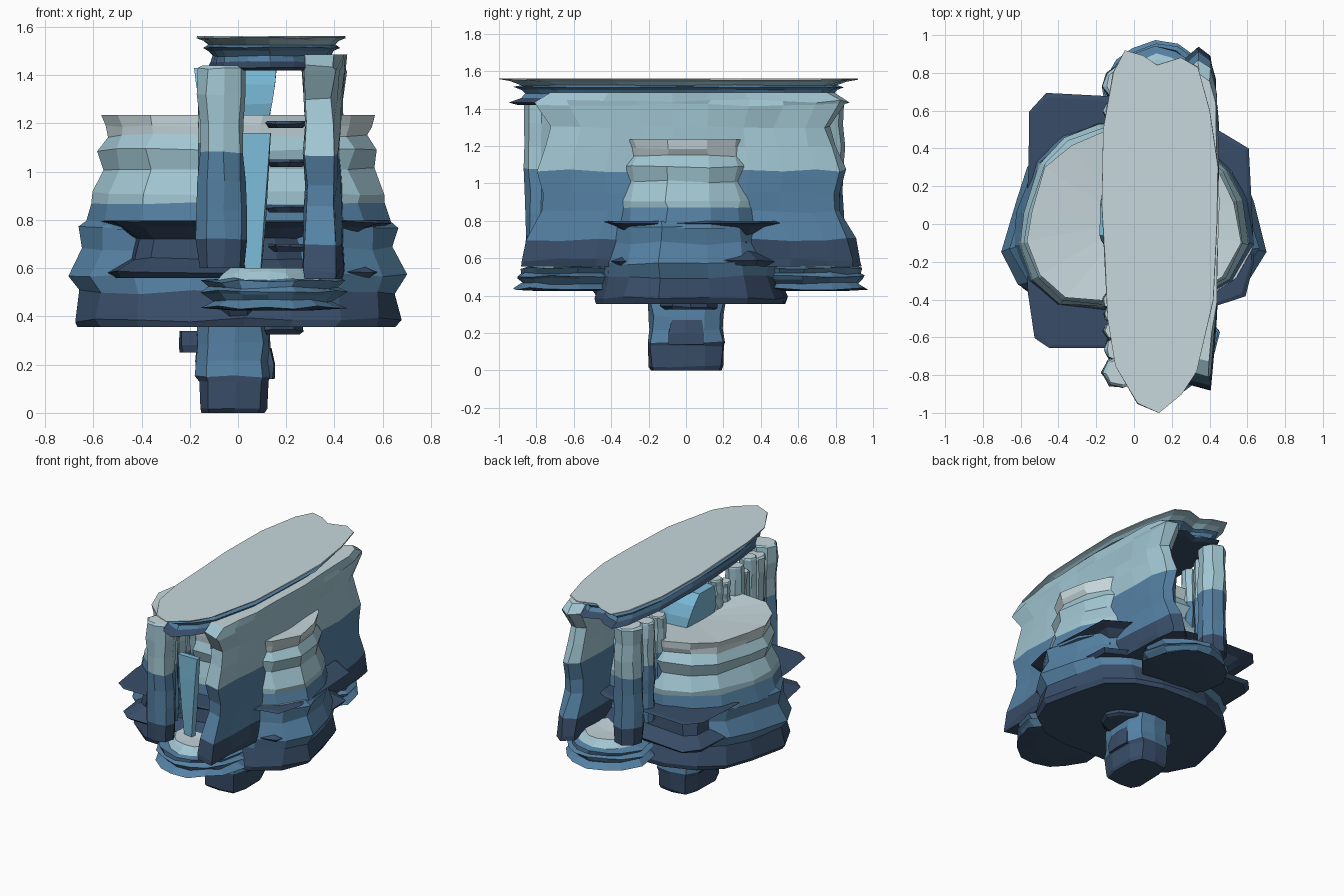
import bpy, bmesh, math, random

random.seed(7)


def material(name, rgb):
    m = bpy.data.materials.new(name)
    m.diffuse_color = (*rgb, 1)
    return m


NAVY = material("navy_rock", (0.04, 0.075, 0.14))
STEEL = material("steel_rock", (0.09, 0.22, 0.37))
LIGHT = material("light_rock", (0.36, 0.57, 0.65))
PALE = material("pale_rock", (0.58, 0.69, 0.72))
WATER = material("water", (0.2, 0.5, 0.7))
ROCK = [NAVY, STEEL, LIGHT, PALE]


def ellipse(rx, ry, n, wobble=0.0, phase=0.0):
    pts = []
    for i in range(n):
        a = 2 * math.pi * i / n + phase
        k = 1 + random.uniform(-wobble, wobble)
        pts.append((rx * k * math.cos(a), ry * k * math.sin(a)))
    return pts


def loft(name, outline, centre, layers, cuts, jitter=0.008, top_z=0.0, pale_top=True, mats=ROCK):
    """Stack scaled copies of a plan outline; layers are (z, x scale, y scale).
    cuts are heights where the colour changes to the next one."""
    bm = bmesh.new()
    rings = []
    for i, (z, sx, sy) in enumerate(layers):
        jz = 0 if i in (0, len(layers) - 1) else jitter
        rings.append([bm.verts.new((centre[0] + x * sx + random.uniform(-jitter, jitter),
                                    centre[1] + y * sy + random.uniform(-jitter, jitter),
                                    z + random.uniform(-jz, jz))) for x, y in outline])
    n = len(outline)
    for k, (a, b) in enumerate(zip(rings, rings[1:])):
        mid = (layers[k][0] + layers[k + 1][0]) / 2
        for i in range(n):
            j = (i + 1) % n
            f = bm.faces.new((a[i], a[j], b[j], b[i]))
            f.material_index = min(sum(mid > c for c in cuts), len(mats) - 1)
    # caps are fans around a centre point
    for ring, dz, top in ((rings[0], 0, False), (rings[-1], top_z, True)):
        c = [sum(v.co[q] for v in ring) / n for q in range(3)]
        cv = bm.verts.new((c[0], c[1], c[2] + dz))
        for i in range(n):
            f = bm.faces.new((ring[i], ring[(i + 1) % n], cv))
            if top:
                f.material_index = len(mats) - 1 if pale_top else min(len(cuts), len(mats) - 1)
    bmesh.ops.recalc_face_normals(bm, faces=bm.faces)
    me = bpy.data.meshes.new(name)
    bm.to_mesh(me)
    bm.free()
    for m in mats:
        me.materials.append(m)
    ob = bpy.data.objects.new(name, me)
    bpy.context.collection.objects.link(ob)
    return ob


# Supporting stem with small outcrops under the island
stem = [(-0.15, -0.12), (-0.11, -0.19), (0.0, -0.2), (0.11, -0.18), (0.14, -0.08), (0.14, 0.1),
        (0.1, 0.19), (0.0, 0.2), (-0.11, 0.19), (-0.15, 0.1)]
loft("stem", stem, (-0.015, 0), [(0, .9, .93), (.02, .95, 1), (.13, 1, 1.04), (.15, 1.1, 1.04),
     (.22, 1.05, .96), (.29, 1.04, .98), (.37, 1, 1.04)], [.14], .006)
block = [(-.06, -.1), (.06, -.1), (.07, 0), (.06, .1), (-.06, .1), (-.07, 0)]
loft("stem_outcrop_left", block, (-.18, 0), [(.25, .9, .9), (.28, 1, 1), (.34, .9, 1)], [.4], .006)
loft("stem_outcrop_right", block, (.1, 0), [(.14, .7, .9), (.2, .75, 1), (.27, .6, .8)], [.4], .006)
loft("underside_plate", ellipse(.2, .16, 10), (.07, .02), [(.325, .9, .9), (.34, 1, 1), (.38, 1, 1)], [.5], .008)

# Main rock island: broad base narrowing to the plateau
base = [(.69, -.15), (.63, .12), (.56, .33), (.4, .47), (.2, .53), (-.02, .54), (-.2, .53), (-.42, .45),
        (-.56, .33), (-.63, .12), (-.69, -.15), (-.6, -.34), (-.43, -.46), (-.2, -.48), (.02, -.48),
        (.22, -.48), (.43, -.45), (.6, -.33)]
loft("island_base", base, (0, 0), [(.355, .95, .99), (.385, .98, 1), (.5, .95, .93), (.57, 1.01, .93),
     (.68, .93, .88), (.77, .95, .88), (.8, .91, .86)], [.52], .01)
plateau = [(.57, -.1), (.54, .12), (.46, .27), (.3, .42), (.1, .49), (-.17, .5), (-.34, .43), (-.47, .31),
           (-.55, .06), (-.57, -.1), (-.5, -.28), (-.37, -.4), (-.15, -.42), (.1, -.41), (.3, -.38), (.47, -.28)]
loft("plateau", plateau, (0, 0), [(.76, 1.12, 1.08), (.87, 1.07, 1.05), (.91, 1.06, 1.05), (1.01, .98, .97),
     (1.09, 1.02, 1.01), (1.15, .95, .95), (1.19, .97, .96), (1.235, .99, .98)], [.88, 1.12], .008,
     top_z=-.04, mats=[STEEL, LIGHT, PALE])

# Sharp dark ledge around the island
ledge = [(.62, .12), (.61, .4), (.47, .48), (.2, .62), (-.1, .67), (-.46, .69), (-.55, .6), (-.56, .3),
         (-.57, 0), (-.56, -.36), (-.53, -.6), (-.45, -.66), (-.15, -.66), (.2, -.6), (.44, -.43), (.59, -.38), (.64, -.2)]
loft("ledge", ledge, (0, 0), [(.56, .92, .93), (.585, .96, .97), (.64, .8, .82), (.72, .78, .8), (.77, .88, .9),
     (.79, 1, 1), (.798, .97, .97)], [], .006, pale_top=False)

# Layered, irregular basins at the front and back ends
basin = [(.31, -.05), (.27, .12), (.19, .22), (.1, .29), (-.02, .31), (-.14, .26), (-.22, .2), (-.3, .06),
         (-.27, -.12), (-.15, -.24), (0, -.27), (.2, -.2)]
for name, cx, cy, side in (("front_basin", .14, -.62, -1), ("back_basin", .13, .67, 1)):
    loft(name, [(x, y * side) for x, y in basin], (cx, cy),
         [(.425, .55, .6), (.437, 1, 1), (.465, .82, .82), (.49, .94, .9), (.505, 1, .93), (.52, .88, .85),
          (.545, .97, .86), (.555, .74, .74), (.58, .66, .64), (.6, .58, .56)], [.45, .56], .007, top_z=-.01)
loft("basin_foot_front", ellipse(.14, .2, 10), (.0, -.32), [(.39, .8, .8), (.45, 1, 1)], [2], .005)

# Long right-hand cliff wall, an extended plan outline pinched in at mid height
outer = [(.05, -.89), (.065, -.7), (.085, -.5), (.09, -.3), (.095, -.1), (.095, .12), (.095, .35), (.09, .55),
         (.08, .75), (.055, .88)]
inner = [(-.01, .92), (-.08, .86), (-.085, .6), (-.075, .3), (-.085, 0), (-.075, -.3), (-.085, -.6), (-.08, -.86)]
loft("cliff_wall", outer + inner, (.35, .015), [(.555, .96, 1), (.59, 1.02, 1), (.7, 1, .97), (.85, .9, .88),
     (.95, .89, .88), (1.07, .86, .91), (1.2, .84, .86), (1.3, .86, .83), (1.42, .98, .91), (1.44, 1, .92),
     (1.485, 1, .84)], [.7, 1.1], .009)

# Row of columns on the left: x, y, radius, bottom, top
columns = [(-.065, -.78, .097, .6, 1.44), (-.09, -.66, .07, .68, 1.4), (-.1, -.56, .06, .7, 1.43),
           (-.11, -.48, .05, .75, 1.36), (-.11, -.4, .06, .8, 1.43), (-.1, -.28, .05, 1.1, 1.36),
           (-.11, -.18, .05, 1.1, 1.42), (-.1, .46, .055, .8, 1.4), (-.1, .6, .065, .7, 1.41),
           (-.065, .745, .1, .6, 1.43)]
for x, y, r, lo, hi in columns:
    steps = 7
    rows = [(lo + (hi - lo) * i / steps, random.uniform(.92, 1.06), random.uniform(.92, 1.06)) for i in range(steps)]
    rows += [(hi - .01, 1, 1), (hi, .85, .85)]
    loft("column", ellipse(r, r * .95, 8, .07, random.random()), (x, y), rows, [.72, 1.1], .005)

# Flat cap slab resting on the columns and the wall
cap = [(.13, -1), (.02, -.95), (-.1, -.75), (-.14, -.5), (-.155, -.2), (-.17, .1), (-.165, .5), (-.11, .8),
       (-.05, .92), (.05, .89), (.12, .84), (.25, .88), (.34, .83), (.4, .6), (.445, .3), (.44, 0), (.42, -.4),
       (.33, -.78), (.25, -.9)]
cap = [(x - .14, y) for x, y in cap]
loft("cap_slab", cap, (.14, 0), [(1.42, .72, .9), (1.432, .85, .95), (1.455, .82, .88), (1.48, .8, .86),
     (1.5, .85, .88), (1.515, .92, .92), (1.525, .86, .88), (1.545, .92, .94), (1.555, 1, 1), (1.562, 1, 1)],
     [1.46, 1.53, 1.55], .003)

# Water arching under the cap and falling to the front basin
sheet = [(-.16, -.12), (0, -.16), (.14, -.1), (.14, .16), (0, .22), (-.16, .2)]
loft("upper_water", sheet, (0, 0), [(1.17, .85, 1), (1.28, 1, .92), (1.36, 1.08, .75), (1.43, 1.12, .5)], [],
     .004, mats=[WATER])
fall = [(-.06, -.015), (.05, -.02), (.055, .015), (-.06, .02)]
loft("waterfall", fall, (.065, -.64), [(.58, .6, 1), (.8, .9, 1), (1.0, 1.15, 1), (1.16, 1.35, 1)], [], .003, mats=[WATER])

# Thin ledges stepping up the gorge beside the waterfall
for z, r in ((.69, .09), (.85, .09), (1.04, .08), (1.2, .09)):
    loft("gorge_ledge", ellipse(r, .12, 9, .1), (.2, -.43), [(z - .02, .8, .8), (z, 1, 1), (z + .01, .9, .9)], [2], .004)
